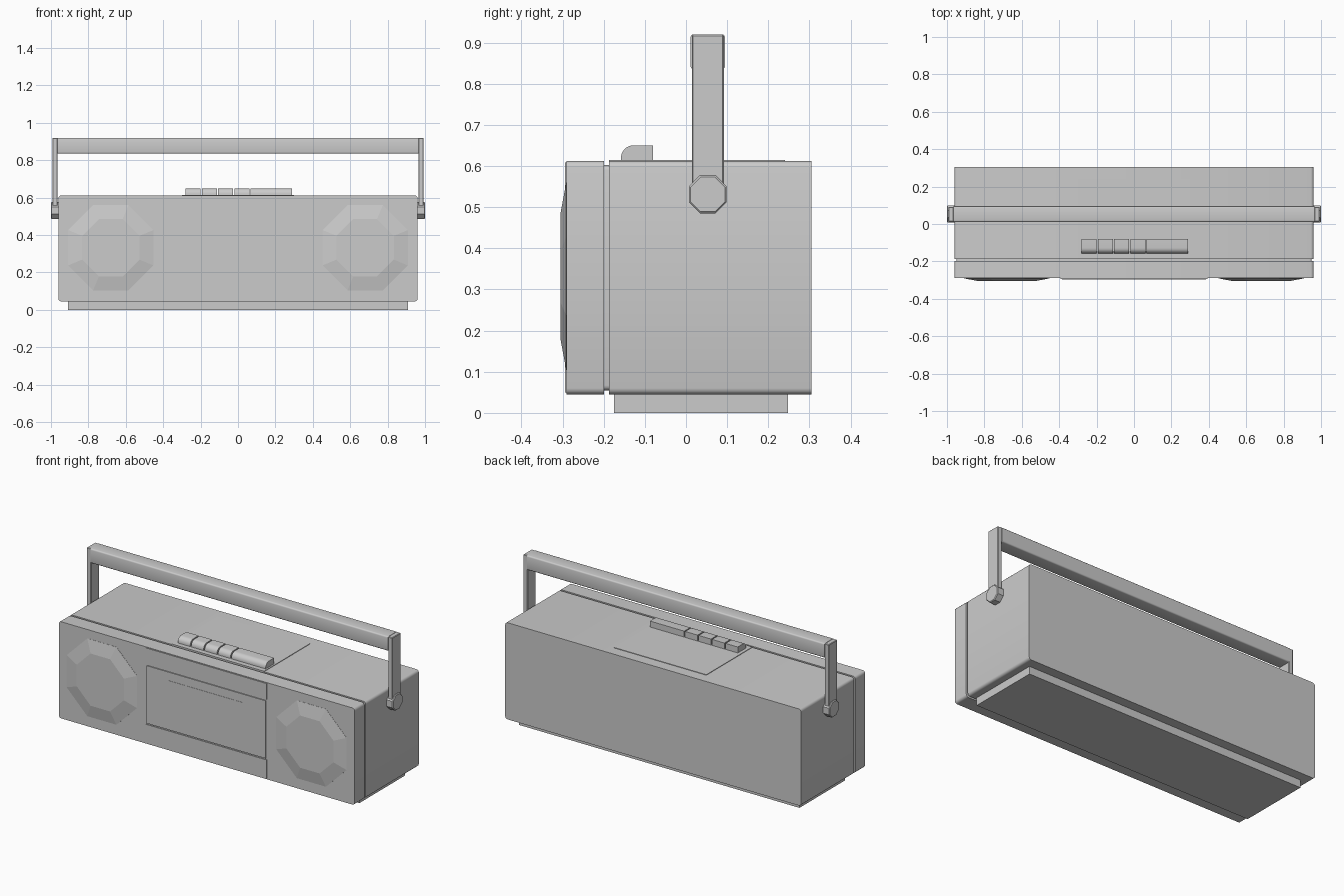
import bpy, bmesh, math

if "Cube" in bpy.data.objects:
    bpy.data.objects.remove(bpy.data.objects["Cube"])


def finish(name, bm, smooth=False):
    bmesh.ops.recalc_face_normals(bm, faces=bm.faces)
    mesh = bpy.data.meshes.new(name)
    bm.to_mesh(mesh)
    bm.free()
    ob = bpy.data.objects.new(name, mesh)
    bpy.context.collection.objects.link(ob)
    if smooth:
        bpy.ops.object.select_all(action='DESELECT')
        ob.select_set(True)
        bpy.context.view_layer.objects.active = ob
        bpy.ops.object.shade_smooth_by_angle(angle=math.radians(35))
    return ob


def box(name, x, y, z, bevel=0.0, axis=None, segments=3):
    """Box from (min, max) ranges; optionally rounds the edges parallel to one axis."""
    bm = bmesh.new()
    bmesh.ops.create_cube(bm, size=1)
    for v in bm.verts:
        for i, (lo, hi) in enumerate((x, y, z)):
            v.co[i] = hi if v.co[i] > 0 else lo
    if bevel:
        edges = [e for e in bm.edges if axis is None or
                 abs(e.verts[0].co[axis] - e.verts[1].co[axis]) > 1e-6]
        bmesh.ops.bevel(bm, geom=edges, offset=bevel, segments=segments,
                        profile=0.5, affect='EDGES')
    return finish(name, bm, bevel > 0)


def extrude(name, profile, x0, x1, smooth=True):
    """Extrudes a (y, z) profile along x."""
    bm = bmesh.new()
    face = bm.faces.new([bm.verts.new((x0, y, z)) for y, z in profile])
    out = bmesh.ops.extrude_face_region(bm, geom=[face])
    for v in out['geom']:
        if isinstance(v, bmesh.types.BMVert):
            v.co.x = x1
    return finish(name, bm, smooth)


def lofted_octagon(name, center, axis, rings):
    """Closed stack of octagons; rings are (position on axis, flat half-width)."""
    bm = bmesh.new()
    loops = []
    for pos, half in rings:
        r = half / math.cos(math.pi / 8)
        loop = []
        for i in range(8):
            a = math.pi / 8 + i * math.pi / 4
            u, w = r * math.cos(a), r * math.sin(a)
            co = ((pos, center[1] + u, center[2] + w) if axis == 0
                  else (center[0] + u, pos, center[2] + w))
            loop.append(bm.verts.new(co))
        loops.append(loop)
    for a, b in zip(loops, loops[1:]):
        for i in range(8):
            j = (i + 1) % 8
            bm.faces.new((a[i], a[j], b[j], b[i]))
    bm.faces.new(loops[0])
    bm.faces.new(loops[-1])
    return finish(name, bm)


# Casing: rear shell, recessed seam and front shell
box("rear_shell", (-0.96, 0.96), (-0.187, 0.305), (0.045, 0.612), 0.015, 1)
box("seam_core", (-0.95, 0.95), (-0.21, -0.17), (0.055, 0.602), 0.012, 1)
box("front_shell", (-0.96, 0.96), (-0.29, -0.199), (0.045, 0.612), 0.015, 1)
box("base_plinth", (-0.91, 0.91), (-0.175, 0.248), (0, 0.05))
box("top_panel", (-0.30, 0.30), (-0.187, 0.24), (0.605, 0.615))

# Cassette section: header, door with window, lower strip
box("front_header", (-0.392, 0.392), (-0.294, -0.28), (0.514, 0.608))
box("cassette_door", (-0.386, 0.386), (-0.296, -0.28), (0.168, 0.506))
box("door_window", (-0.25, 0.24), (-0.2975, -0.28), (0.217, 0.457))
box("front_lower_strip", (-0.392, 0.392), (-0.294, -0.28), (0.05, 0.160))

# Push buttons with a rounded front top edge
r = 0.03
profile = [(-0.08, 0.605), (-0.08, 0.65)]
profile += [(-0.158 + r - r * math.sin(i * math.pi / 12),
             0.65 - r + r * math.cos(i * math.pi / 12)) for i in range(7)]
profile += [(-0.158, 0.605)]
for i, (x0, x1) in enumerate([(-0.28, -0.20), (-0.193, -0.113), (-0.106, -0.026),
                              (-0.019, 0.061), (0.068, 0.29)]):
    extrude(f"button_{i + 1}", profile, x0, x1)

# Carrying handle bar
box("handle_bar", (-0.966, 0.966), (0.011, 0.095), (0.835, 0.92), 0.008, 0)

# Mirrored parts: speakers, handle arms and pivots
for side, s in (("left", -1), ("right", 1)):
    lofted_octagon(f"speaker_{side}", (s * 0.68, 0, 0.332), 1,
                   [(-0.28, 0.228), (-0.291, 0.228), (-0.305, 0.153)])
    arm_x = sorted((s * 0.964, s * 0.992))
    box(f"handle_arm_{side}", arm_x, (0.014, 0.092), (0.52, 0.919), 0.003, None, 1)
    lofted_octagon(f"handle_pivot_{side}", (0, 0.053, 0.531), 0,
                   [(s * 0.95, 0.046), (s * 0.996, 0.046), (s * 1.0, 0.042)])
